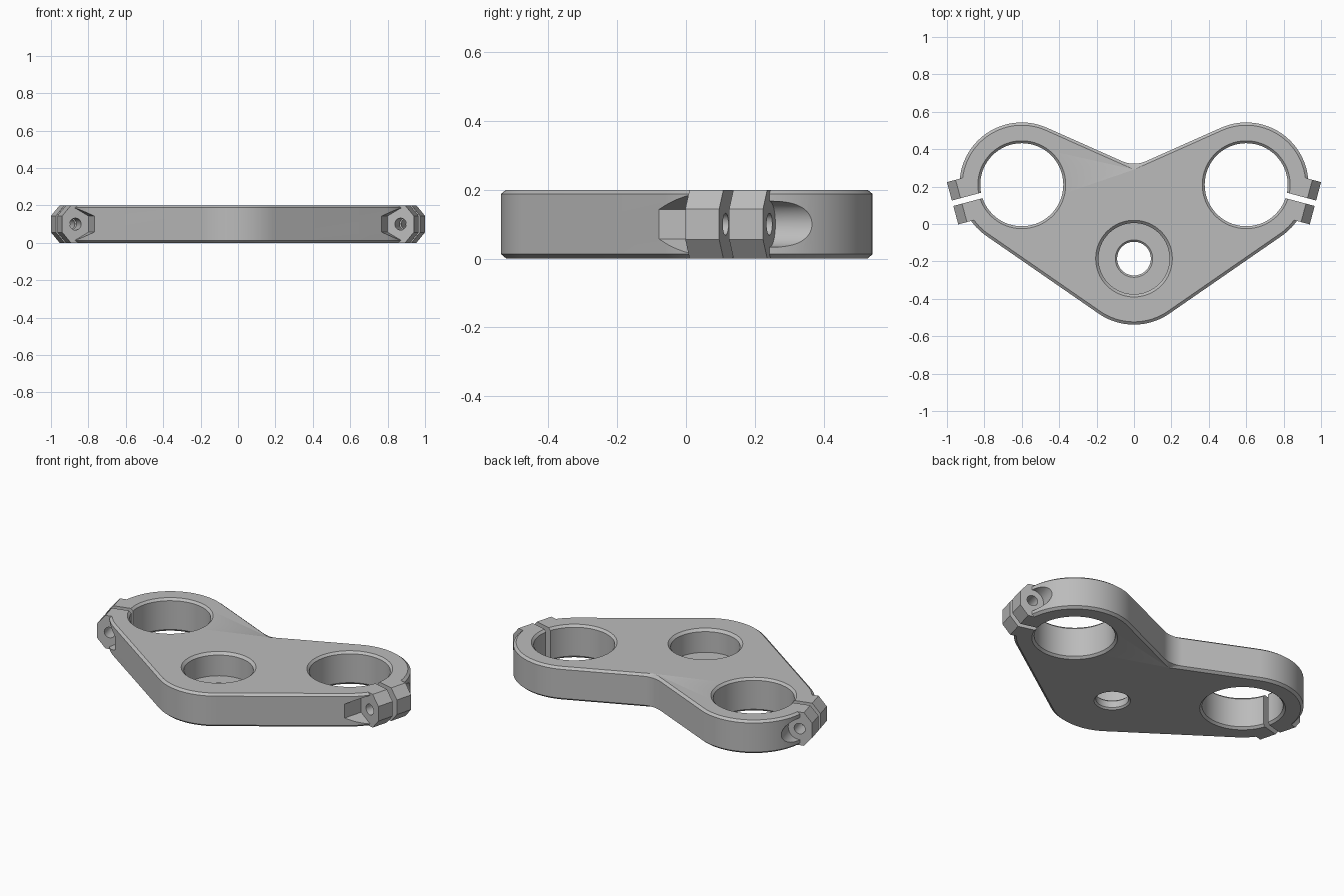
import bpy, bmesh
from math import sin, cos, radians, pi

cube = bpy.data.objects.get("Cube")
if cube:
    bpy.data.objects.remove(cube, do_unlink=True)

H = 0.2            # plate thickness
R = 0.333          # outer radius of all three lobes
BEVEL = 0.015
SLIT = radians(15)  # slit direction, swept toward the front
LUG = 0.117        # half length of the clamp lugs
BOLT_U = 0.31      # bolt distance from the clamp bore centre

metal = bpy.data.materials.new("grey metal")
metal.use_nodes = True
GREY = (0.5, 0.5, 0.5, 1)
metal.diffuse_color = GREY
metal.node_tree.nodes["Principled BSDF"].inputs["Base Color"].default_value = GREY


def loft(name, loops):
    """Closed solid skinned through matching loops of points."""
    bm = bmesh.new()
    rings = [[bm.verts.new(p) for p in loop] for loop in loops]
    n = len(rings[0])
    for a, b in zip(rings, rings[1:]):
        for i in range(n):
            j = (i + 1) % n
            bm.faces.new((a[i], a[j], b[j], b[i]))
    bm.faces.new(rings[0])
    bm.faces.new(rings[-1])
    bmesh.ops.recalc_face_normals(bm, faces=bm.faces)
    mesh = bpy.data.meshes.new(name)
    bm.to_mesh(mesh)
    bm.free()
    mesh.materials.append(metal)
    obj = bpy.data.objects.new(name, mesh)
    bpy.context.collection.objects.link(obj)
    return obj


def arc(cx, cy, r, a0, a1, n):
    steps = [radians(a0 + (a1 - a0) * i / n) for i in range(n + 1)]
    return [(cx + r * cos(a), cy + r * sin(a)) for a in steps]


def outline(inset, fillet, z):
    """Three-lobed plate outline with a notch at the back."""
    r = R - inset
    lean = 24
    notch = 0.21 - 0.6 * sin(radians(lean)) / cos(radians(lean)) + r / cos(radians(lean))
    half = arc(0, -0.205, r, -90, -55.3, 10)
    half += arc(0.6, 0.21, r, -55.3, 90 + lean, 44)
    half += arc(0, notch + fillet / cos(radians(lean)), fillet, 270 + lean, 270, 6)
    full = half + [(-x, y) for x, y in half[-2:0:-1]]
    return [(x, y, z) for x, y in full]


def turned(name, cx, cy, steps):
    """Round vertical cutter from (height, radius) steps."""
    return loft(name, [[(x, y, z) for x, y in arc(cx, cy, r, 0, 360, 64)[:-1]]
                       for z, r in steps])


def clamp_prism(name, side, section, t0, t1):
    """Prism along the pinch bolt; section is (distance from bore, height)."""
    def place(u, t, z):
        return (side * (0.6 + u * cos(SLIT) + t * sin(SLIT)),
                0.21 - u * sin(SLIT) + t * cos(SLIT), z)
    return loft(name, [[place(u, t, z) for u, z in section] for t in (t0, t1)])


def combine(target, tool, operation):
    mod = target.modifiers.new(operation, 'BOOLEAN')
    mod.operation = operation
    mod.solver = 'EXACT'
    mod.object = tool
    bpy.context.view_layer.objects.active = target
    bpy.ops.object.modifier_apply(modifier=mod.name)
    bpy.data.objects.remove(tool, do_unlink=True)


# Bevelled plate body
plate = loft("clamp_plate", [outline(BEVEL, 0.005, 0), outline(0, 0.16, 0.013),
                             outline(0, 0.16, H - 0.012), outline(BEVEL, 0.005, H)])

lug_section = [(0.26, 0), (0.335, 0), (0.383, 0.056), (0.383, 0.144), (0.335, H), (0.26, H)]
slit_section = [(0.1, -0.1), (0.5, -0.1), (0.5, 0.3), (0.1, 0.3)]
nut_section = arc(BOLT_U, 0.1, 0.085, 30, 390, 6)[:-1]
head_section = arc(BOLT_U, 0.1, 0.067, 0, 360, 32)[:-1]
bolt_section = arc(BOLT_U, 0.1, 0.032, 0, 360, 24)[:-1]
bore_steps = [(-0.01, 0.245), (0.013, 0.222), (H - 0.013, 0.222), (H + 0.01, 0.245)]

for side in (1, -1):
    # Clamp lug, then its nut pocket, bolt head pocket, bolt hole, bore and slit
    combine(plate, clamp_prism("clamp_lug", side, lug_section, -LUG, LUG), 'UNION')
    for tool in (clamp_prism("nut_pocket", side, nut_section, -0.4, -LUG),
                 clamp_prism("head_pocket", side, head_section, LUG, 0.4),
                 clamp_prism("bolt_hole", side, bolt_section, -0.2, 0.2),
                 turned("clamp_bore", side * 0.6, 0.21, bore_steps),
                 clamp_prism("clamp_slit", side, slit_section, -0.015, 0.015)):
        combine(plate, tool, 'DIFFERENCE')

# Stem hole with bevelled counterbore
combine(plate, turned("stem_hole", 0, -0.185,
                      [(-0.01, 0.11), (0.01, 0.09), (0.05, 0.09), (0.06, 0.1),
                       (0.06001, 0.19), (H - 0.015, 0.19), (H + 0.01, 0.215)]), 'DIFFERENCE')

# Smooth round walls, crisp edges
bpy.ops.object.select_all(action='DESELECT')
plate.select_set(True)
bpy.context.view_layer.objects.active = plate
bpy.ops.object.shade_smooth_by_angle(angle=radians(25))
